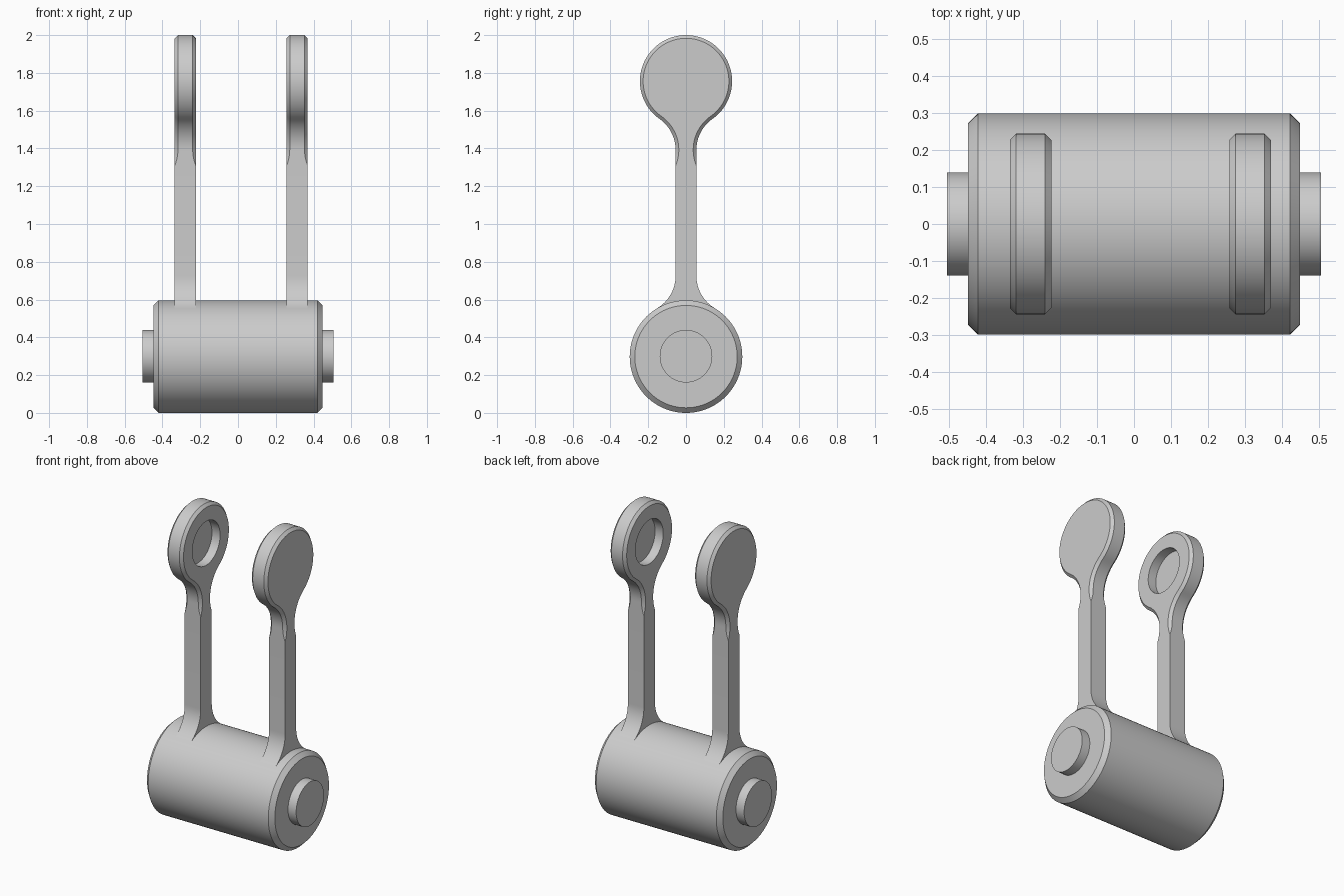
import bpy, bmesh
from math import pi, sin, cos, sqrt, hypot, atan2, radians
from mathutils import Vector

cube = bpy.data.objects.get("Cube")
if cube:
    bpy.data.objects.remove(cube, do_unlink=True)

grey = bpy.data.materials.new("plain grey")
grey.use_nodes = True
GREY = (0.6, 0.6, 0.6, 1)
grey.diffuse_color = GREY
grey.node_tree.nodes["Principled BSDF"].inputs["Base Color"].default_value = GREY

BARREL_R, PIN_R = 0.298, 0.139
EYE_Z, EYE_R = 1.756, 0.244
HALF_ROD, FILLET_R, CHAMFER, HALF_T = 0.055, 0.2, 0.017, 0.056


def finish(name, bm):
    bmesh.ops.remove_doubles(bm, verts=bm.verts, dist=1e-5)
    bmesh.ops.recalc_face_normals(bm, faces=bm.faces)
    mesh = bpy.data.meshes.new(name)
    bm.to_mesh(mesh)
    bm.free()
    mesh.materials.append(grey)
    ob = bpy.data.objects.new(name, mesh)
    bpy.context.collection.objects.link(ob)
    return ob


def smooth(ob):
    bpy.ops.object.select_all(action="DESELECT")
    ob.select_set(True)
    bpy.context.view_layer.objects.active = ob
    bpy.ops.object.shade_smooth_by_angle(angle=radians(25))


def lathe_x(name, profile, z, steps=96):
    """Solid of revolution about the x direction from (x, radius) pairs."""
    bm = bmesh.new()
    rings = [[bm.verts.new((x, r * cos(2 * pi * i / steps), z + r * sin(2 * pi * i / steps)))
              for i in range(steps)] for x, r in profile]
    for a, b in zip(rings, rings[1:]):
        for i in range(steps):
            j = (i + 1) % steps
            bm.faces.new((a[i], a[j], b[j], b[i]))
    bm.faces.new(rings[0])
    bm.faces.new(rings[-1])
    return finish(name, bm)


def arm_outline():
    """Half outline, top to bottom: outer (y, z), chamfered (y, z), chamfer depth."""
    side = HALF_ROD + FILLET_R
    neck_z = EYE_Z - sqrt((EYE_R + FILLET_R) ** 2 - side ** 2)
    foot_z = BARREL_R + sqrt((BARREL_R + FILLET_R) ** 2 - side ** 2)
    pts = []

    def ring(cy, cz, a, r, inner_r):
        pts.append(((cy + r * cos(a), cz + r * sin(a)),
                    (cy + inner_r * cos(a), cz + inner_r * sin(a)), CHAMFER))

    # round eye, then the concave neck
    touch = atan2(neck_z - EYE_Z, side)
    for i in range(41):
        ring(0, EYE_Z, pi / 2 + (touch - pi / 2) * i / 40, EYE_R, EYE_R - CHAMFER)
    for i in range(1, 13):
        ring(side, neck_z, pi + touch - touch * i / 12, FILLET_R, FILLET_R + CHAMFER)
    # chamfer runs out onto the straight rod
    fade = sqrt((FILLET_R + CHAMFER) ** 2 - FILLET_R ** 2)
    for i in range(1, 9):
        d = fade * i / 8
        inner_y = side - sqrt((FILLET_R + CHAMFER) ** 2 - d * d)
        depth = max(0, CHAMFER - hypot(FILLET_R, d) + FILLET_R)
        pts.append(((HALF_ROD, neck_z - d), (inner_y, neck_z - d), depth))
    # flared foot blending into the barrel, ending inside it
    spread = atan2(foot_z - BARREL_R, side)
    for i in range(13):
        a = pi + spread * i / 12
        p = (side + FILLET_R * cos(a), foot_z + FILLET_R * sin(a))
        pts.append((p, p, 0))
    p = (HALF_ROD, 0.42)
    pts.append((p, p, 0))
    return pts


def make_arm(name, cx, inward):
    half = arm_outline()
    mirror = [((-o[0], o[1]), (-n[0], n[1]), e) for o, n, e in reversed(half[1:])]
    bm = bmesh.new()
    loops = [[], [], [], []]
    for o, n, e in half + mirror:
        for loop, x, p in zip(loops, (-HALF_T, e - HALF_T, HALF_T - e, HALF_T), (n, o, o, n)):
            loop.append(bm.verts.new((cx + x, *p)))
    count = len(loops[0])
    for a, b in zip(loops, loops[1:]):
        for i in range(count):
            j = (i + 1) % count
            bm.faces.new((a[i], a[j], b[j], b[i]))
    bm.faces.new(loops[0])
    bm.faces.new(loops[-1])
    arm = finish(name, bm)

    # blind round socket on the inner face
    face_x = cx + inward * HALF_T
    cutter = lathe_x("socket_cutter", [(face_x - inward * 0.057, PIN_R),
                                       (face_x + inward * 0.1, PIN_R)], EYE_Z)
    cutter.hide_render = True
    mod = arm.modifiers.new("socket", "BOOLEAN")
    mod.operation, mod.solver, mod.object = "DIFFERENCE", "EXACT", cutter
    bpy.context.view_layer.objects.active = arm
    bpy.ops.object.modifier_apply(modifier=mod.name)
    bpy.data.objects.remove(cutter, do_unlink=True)
    smooth(arm)


# barrel with chamfered ends
END, BEVEL, TIP = 0.448, 0.027, 0.505
smooth(lathe_x("barrel", [(-END, BARREL_R - BEVEL), (BEVEL - END, BARREL_R),
                          (END - BEVEL, BARREL_R), (END, BARREL_R - BEVEL)], BARREL_R))

# end pins
for name, s in (("left_pin", 1), ("right_pin", -1)):
    smooth(lathe_x(name, [(s * (END - 0.01), PIN_R), (s * TIP, PIN_R)], BARREL_R + 0.002))

# upright arms
make_arm("left_arm", 0.313, -1)
make_arm("right_arm", -0.279, 1)
